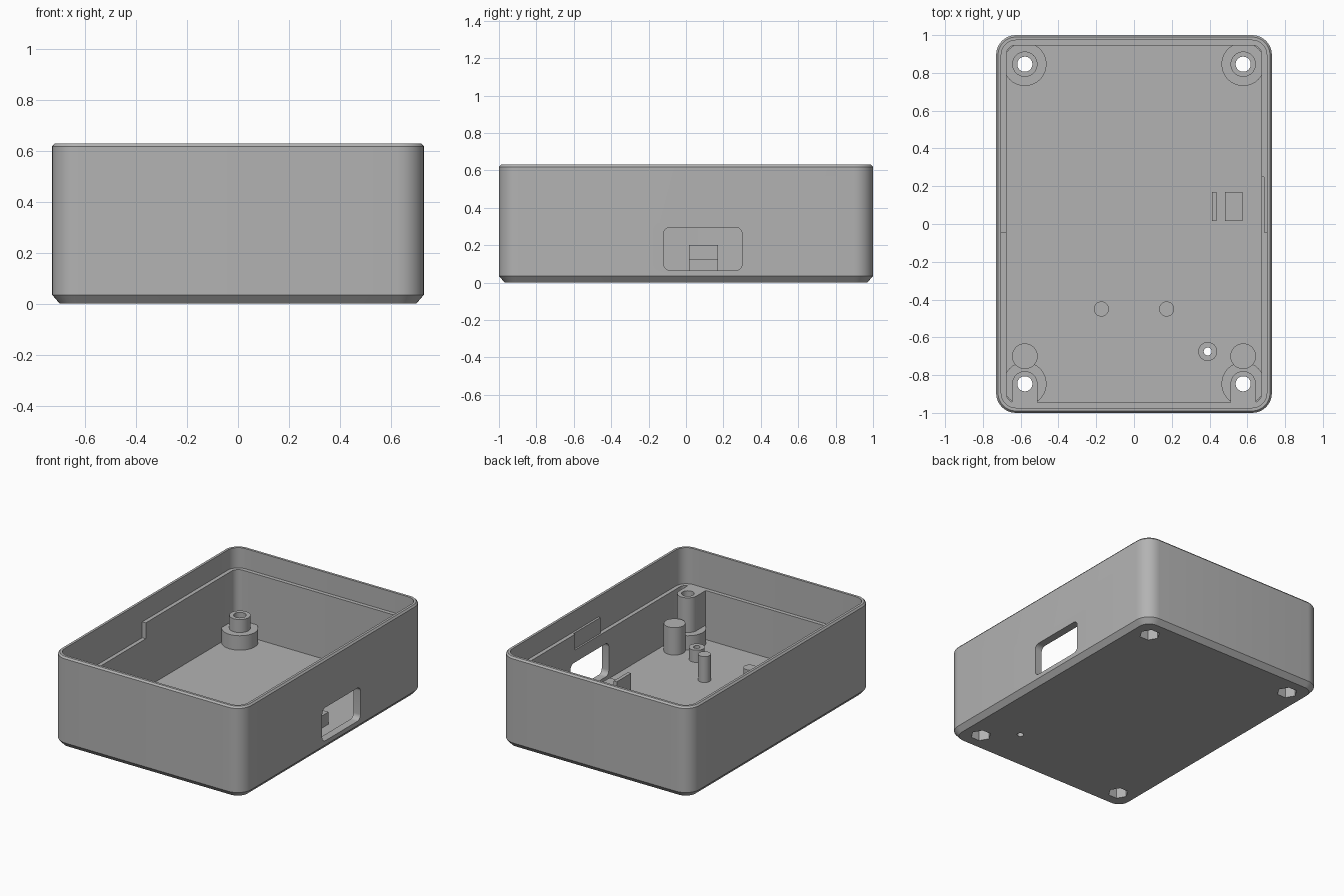
import bpy, bmesh, math

cube = bpy.data.objects.get("Cube")
if cube:
    bpy.data.objects.remove(cube, do_unlink=True)

grey = bpy.data.materials.new("plain grey")
grey.use_nodes = True
colour = (0.45, 0.45, 0.45, 1)
grey.diffuse_color = colour
grey.node_tree.nodes["Principled BSDF"].inputs["Base Color"].default_value = colour


def rounded(hx, hy, r, n=8):
    """Counter-clockwise outline of a rounded rectangle."""
    pts = []
    for k, (sx, sy) in enumerate(((1, 1), (-1, 1), (-1, -1), (1, -1))):
        for i in range(n + 1):
            a = math.pi / 2 * (k + i / n)
            pts.append((sx * (hx - r) + r * math.cos(a), sy * (hy - r) + r * math.sin(a)))
    return pts


def circle(x, y, r, n=32):
    return [(x + r * math.cos(math.tau * i / n), y + r * math.sin(math.tau * i / n)) for i in range(n)]


def box(x0, x1, y0, y1):
    return [(x0, y0), (x1, y0), (x1, y1), (x0, y1)]


def ring(bm, outline, z):
    return [bm.verts.new((x, y, z)) for x, y in outline]


def bridge(bm, lo, hi, skip=None):
    n = len(lo)
    for i in range(n):
        j = (i + 1) % n
        if i != skip:
            bm.faces.new((lo[i], lo[j], hi[j], hi[i]))


def fill(bm, loops):
    """Flat face inside the first loop, leaving the other loops open."""
    edges = []
    for loop in loops:
        for a, b in zip(loop, loop[1:] + loop[:1]):
            edges.append(bm.edges.get((a, b)) or bm.edges.new((a, b)))
    bmesh.ops.triangle_fill(bm, edges=edges, use_beauty=True)


def finish(name, bm):
    bmesh.ops.recalc_face_normals(bm, faces=bm.faces)
    for f in bm.faces:
        f.smooth = True
    mesh = bpy.data.meshes.new(name)
    bm.to_mesh(mesh)
    bm.free()
    mesh.set_sharp_from_angle(angle=math.radians(30))
    mesh.materials.append(grey)
    bpy.context.collection.objects.link(bpy.data.objects.new(name, mesh))


def prism(name, z0, z1, outline, *holes):
    bm = bmesh.new()
    low = [ring(bm, o, z0) for o in (outline, *holes)]
    high = [ring(bm, o, z1) for o in (outline, *holes)]
    for lo, hi in zip(low, high):
        bridge(bm, lo, hi)
    fill(bm, low)
    fill(bm, high)
    finish(name, bm)


FLOOR, LEDGE = 0.04, 0.38
SCREW_X, SCREW_Y = 0.578, 0.846
lip = rounded(0.703, 0.973, 0.078)
inner = rounded(0.676, 0.946, 0.05)
pin_hole = circle(0.39, -0.675, 0.021)


def nut(x, y):
    return circle(x, y, 0.066, 6)


# Enclosure: chamfered outside, rim, lid ledge and cavity walls
bm = bmesh.new()
sections = [
    (rounded(0.70, 0.97, 0.075), 0), (rounded(0.73, 1, 0.105), 0.035),
    (rounded(0.73, 1, 0.105), 0.618), (rounded(0.72, 0.99, 0.095), 0.63),
    (lip, 0.63), (lip, LEDGE), (inner, LEDGE), (inner, FLOOR)]
rings = [ring(bm, o, z) for o, z in sections]
port_walls = []
for (lo, hi), (_, z) in zip(zip(rings, rings[1:]), sections):
    # The flat left wall panels are left out, to be filled around the port
    is_port = lo in (rings[1], rings[6])
    bridge(bm, lo, hi, len(lo) - 1 if is_port else None)
    if is_port:
        port_walls.append([lo[-1], lo[0], hi[0], hi[-1]])

# Rounded port through the left wall
slots = []
for panel in port_walls:
    x = panel[0].co.x
    slot = [bm.verts.new((x, 0.09 + u, 0.18 + v)) for u, v in rounded(0.21, 0.115, 0.035)]
    fill(bm, [panel, slot])
    slots.append(slot)
bridge(bm, *slots)

# Floor with nut pockets and the small hole
holes = [nut(sx * SCREW_X, sy * SCREW_Y) for sx in (-1, 1) for sy in (-1, 1)] + [pin_hole]
bottom = [ring(bm, h, 0) for h in holes]
top = [ring(bm, h, FLOOR) for h in holes]
for lo, hi in zip(bottom, top):
    bridge(bm, lo, hi)
fill(bm, [rings[0]] + bottom)
fill(bm, [rings[-1]] + top)
finish("enclosure", bm)

# Raised rear part of the lid ledge, notched above the port
rear = [(0.703, -0.045)] + [p for p in lip if p[1] > 0] + [(-0.703, -0.045), (-0.676, -0.045)]
rear += [p for p in inner if p[1] > 0][::-1]
rear += [(0.676, 0.25), (0.688, 0.25), (0.688, -0.045)]
prism("rear_ledge", LEDGE, 0.49, rear)

# Corner bosses on wide bases, the front pair tall and joined to the front wall
for side, sx in (("right", -1), ("left", 1)):
    x = sx * SCREW_X
    for end, sy in (("front", -1), ("back", 1)):
        y = sy * SCREW_Y
        wide, screw = circle(x, y, 0.115), circle(x, y, 0.04)
        prism(f"{end}_{side}_nut_collar", FLOOR, 0.10, wide, nut(x, y))
        prism(f"{end}_{side}_boss_base", 0.10, 0.14, wide, screw)
        outline, height = circle(x, y, 0.067), 0.23
        if end == "front":
            outline = outline[:17] + [(x - 0.067, -0.96), (x + 0.067, -0.96)]
            height = LEDGE
        prism(f"{end}_{side}_boss", 0.14, height, outline, screw)
    # Board supports beside the front bosses and in the middle
    prism(f"{side}_support", FLOOR, 0.23, circle(x, -0.70, 0.068))
    prism(f"{side}_thin_post", FLOOR, 0.22, circle(sx * 0.173, -0.45, 0.04))

# Hollow post over the small hole
prism("hollow_post", FLOOR, 0.125, circle(0.39, -0.675, 0.05), pin_hole)

# Connector rest and its back stop
prism("connector_rest", FLOOR, 0.125, box(0.482, 0.575, 0.015, 0.17))
prism("connector_stop", FLOOR, 0.2, box(0.412, 0.436, 0.015, 0.17))
